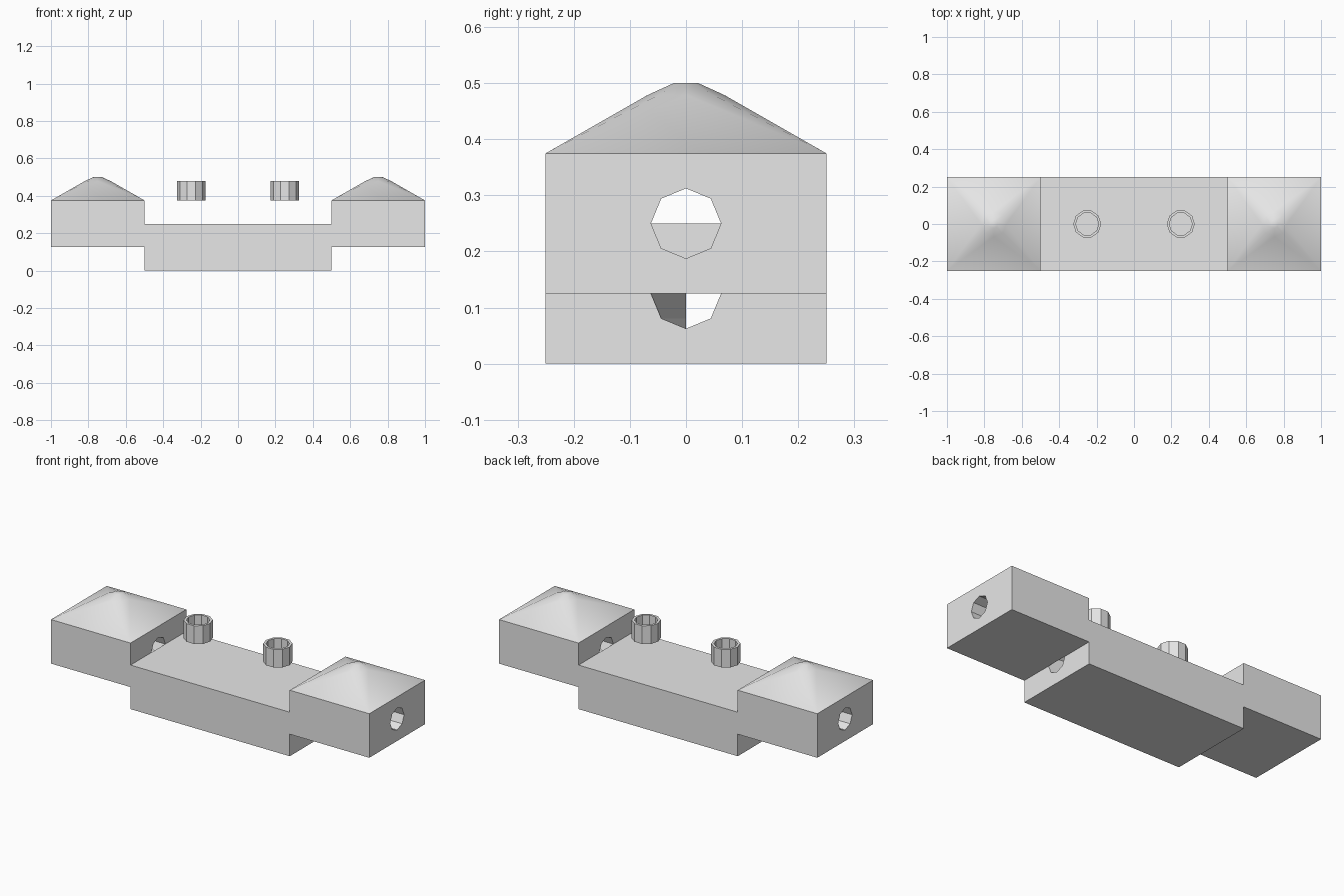
import bpy, bmesh
from math import cos, sin, pi
from mathutils import Vector

if "Cube" in bpy.data.objects:
    bpy.data.objects.remove(bpy.data.objects["Cube"])

grey = bpy.data.materials.new("light_grey")
grey.use_nodes = True
grey.diffuse_color = (0.8, 0.8, 0.8, 1)
grey.node_tree.nodes["Principled BSDF"].inputs["Base Color"].default_value = (0.8, 0.8, 0.8, 1)


def circle(n, r):
    return [(r * cos(2 * pi * k / n), r * sin(2 * pi * k / n)) for k in range(n)]


def square(h):
    return [(h, h), (-h, h), (-h, -h), (h, -h)]


def ring(bm, points, place):
    return [bm.verts.new(place(a, b)) for a, b in points]


def bridge(bm, r0, r1):
    n = len(r0)
    for i in range(n):
        j = (i + 1) % n
        bm.faces.new((r0[i], r0[j], r1[j], r1[i]))


def collar(bm, corners, octagon):
    """Fill between four corners and an eight-sided ring."""
    for i, c in enumerate(corners):
        a, b, d = octagon[2 * i], octagon[2 * i + 1], octagon[(2 * i + 2) % 8]
        bm.faces.new((c, a, b))
        bm.faces.new((c, b, d))
        bm.faces.new((c, d, corners[(i + 1) % 4]))


def finish(bm, name, smooth=False):
    bmesh.ops.recalc_face_normals(bm, faces=bm.faces[:])
    mesh = bpy.data.meshes.new(name)
    bm.to_mesh(mesh)
    bm.free()
    mesh.materials.append(grey)
    obj = bpy.data.objects.new(name, mesh)
    bpy.context.collection.objects.link(obj)
    if smooth:
        bpy.ops.object.select_all(action='DESELECT')
        obj.select_set(True)
        bpy.context.view_layer.objects.active = obj
        bpy.ops.object.shade_smooth_by_angle(angle=pi / 6)
    return obj


def bored_block(name, x0, x1, zc, height, half_blocked=False):
    """Box with an eight-sided bore running along x."""
    bm = bmesh.new()
    box, bore = [], []
    for x in (x0, x1):
        def place(a, b):
            return Vector((x, a, zc + b))
        box.append(ring(bm, [(a, b * height / 0.5) for a, b in square(0.25)], place))
        bore.append(ring(bm, circle(8, 0.0625), place))
        collar(bm, box[-1], bore[-1])
    bridge(bm, *box)
    if half_blocked:
        # the bore narrows to its back half in the middle
        middle = ring(bm, circle(8, 0.0625),
                      lambda a, b: Vector(((x0 + x1) / 2, max(a, 0), zc + b)))
        bore.insert(1, middle)
    for r0, r1 in zip(bore, bore[1:]):
        bridge(bm, r0, r1)
    return finish(bm, name)


def roof(name, x):
    """Square base easing into a blunt rounded tip."""
    bm = bmesh.new()

    def at(z):
        return lambda a, b: Vector((x + a, b, z))
    base = ring(bm, square(0.25), at(0.375))
    shoulder = ring(bm, circle(8, 0.068), at(0.479))
    tip = ring(bm, circle(8, 0.022), at(0.5))
    collar(bm, base, shoulder)
    bridge(bm, shoulder, tip)
    bm.faces.new(tip)
    bm.faces.new(base[::-1])
    return finish(bm, name, smooth=True)


def bushing(name, x):
    """Short ten-sided tube, open at both ends."""
    bm = bmesh.new()
    rings = []
    for r, z in ((0.075, 0.375), (0.075, 0.478), (0.061, 0.478), (0.061, 0.375)):
        rings.append(ring(bm, circle(10, r), lambda a, b: Vector((x + a, b, z))))
    for i in range(4):
        bridge(bm, rings[i], rings[(i + 1) % 4])
    return finish(bm, name)


# Low middle block, then the raised ends with roofs and floating bushings
bored_block("middle_block", -0.5, 0.5, 0.125, 0.25, half_blocked=True)
for side, s in (("left", 1), ("right", -1)):
    bored_block(side + "_end_block", 0.5 * s, s, 0.25, 0.25)
    roof(side + "_roof", 0.75 * s)
    bushing(side + "_bushing", 0.25 * s)
